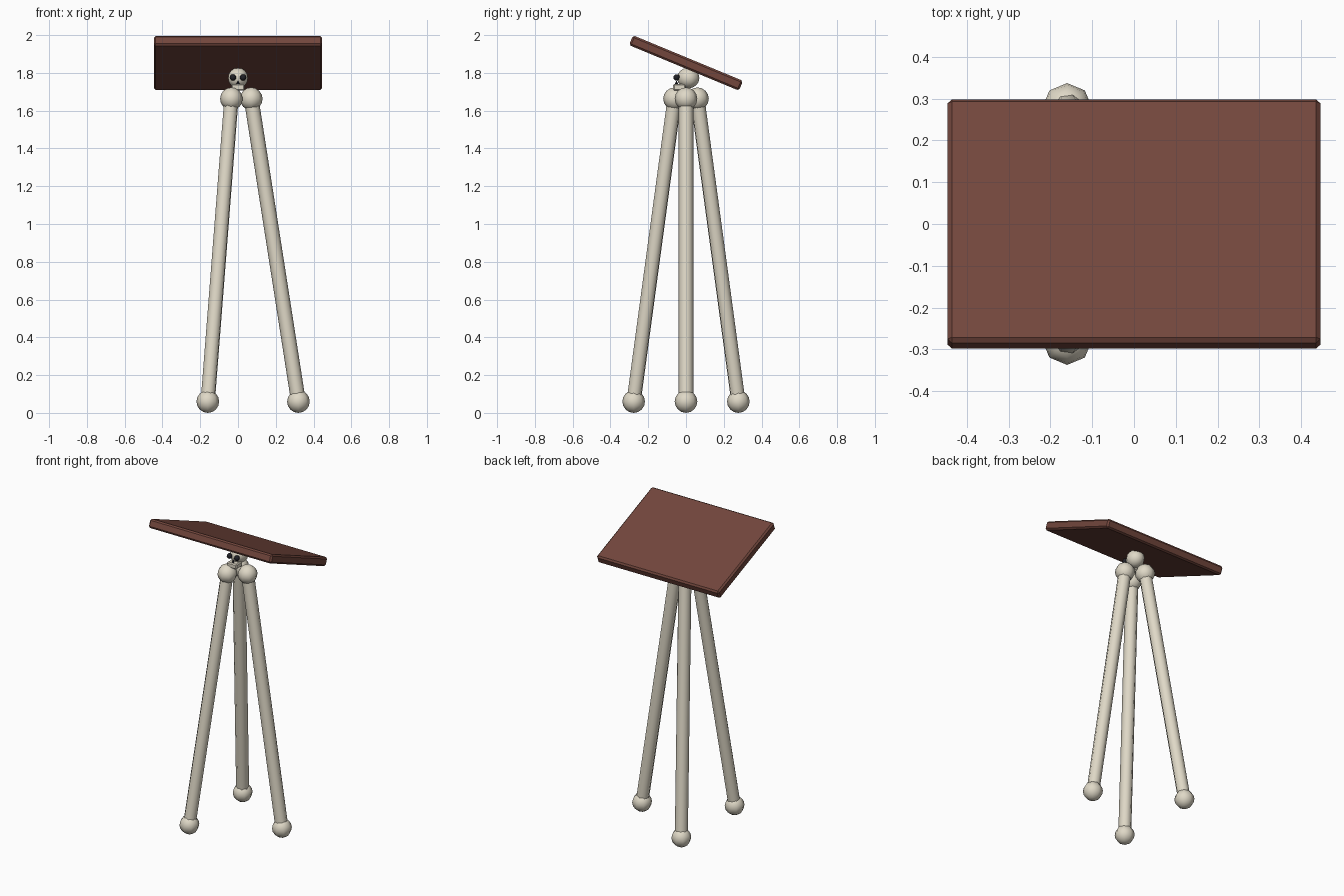
import bpy
from math import cos, sin, radians, atan2
from mathutils import Vector

if "Cube" in bpy.data.objects:
    bpy.data.objects.remove(bpy.data.objects["Cube"])


def material(name, color):
    m = bpy.data.materials.new(name)
    m.diffuse_color = (*color, 1)
    m.use_nodes = True
    m.node_tree.nodes["Principled BSDF"].inputs["Base Color"].default_value = m.diffuse_color
    return m


BONE = material("bone", (0.74, 0.69, 0.57))
WOOD = material("wood", (0.17, 0.062, 0.046))
DARK = material("dark", (0.015, 0.015, 0.02))


def finish(name, mat, smooth=True):
    ob = bpy.context.object
    ob.name = name
    ob.data.materials.append(mat)
    if smooth:
        bpy.ops.object.shade_smooth_by_angle(angle=radians(50))
    return ob


def ball(name, loc, r, mat, seg=8, rings=8, scale=(1, 1, 1), turn=0):
    bpy.ops.mesh.primitive_uv_sphere_add(segments=seg, ring_count=rings, radius=r,
                                         location=loc, rotation=(0, 0, turn))
    bpy.context.object.scale = scale
    return finish(name, mat)


def box(name, loc, size, mat, bevel, rot=(0, 0, 0)):
    bpy.ops.mesh.primitive_cube_add(size=1, location=loc, rotation=rot)
    ob = bpy.context.object
    ob.scale = size
    bpy.ops.object.transform_apply(location=False, rotation=False, scale=True)
    mod = ob.modifiers.new("bevel", 'BEVEL')
    mod.width = bevel
    mod.segments = 1
    return finish(name, mat, smooth=False)


# Three splayed bone legs with knobs at both ends
for i in range(3):
    a = radians(120 * i)
    d = Vector((cos(a), sin(a), 0))
    foot = d * 0.32 + Vector((0, 0, 0.06))
    top = d * 0.07 + Vector((0, 0, 1.663))
    axis = top - foot
    bpy.ops.mesh.primitive_cylinder_add(vertices=8, radius=0.039, depth=axis.length,
                                        location=(foot + top) / 2)
    bpy.context.object.rotation_euler = (0, atan2(axis.xy.length, axis.z), a + radians(180))
    finish(f"leg_{i + 1}", BONE)
    ball(f"foot_knob_{i + 1}", foot, 0.06, BONE)
    ball(f"top_knob_{i + 1}", top, 0.06, BONE)

# Skull under the board
ball("skull_cranium", (0, 0.012, 1.773), 0.055, BONE, seg=10, rings=8, scale=(1, 1.07, 1))
box("skull_jaw", (0, -0.035, 1.724), (0.07, 0.066, 0.034), BONE, 0.006)
for s in (-1, 1):
    ball("eye_socket", (s * 0.027, -0.05, 1.776), 0.017, DARK, seg=8, rings=6)
bpy.ops.mesh.primitive_cone_add(vertices=4, radius1=0.011, depth=0.022,
                                location=(0, -0.05, 1.748))
finish("nose_hole", DARK, smooth=False)

# Tilted board, high edge at the front
box("board", (0, 0, 1.8525), (0.892, 0.63, 0.056), WOOD, 0.01, (radians(-22.5), 0, 0))
